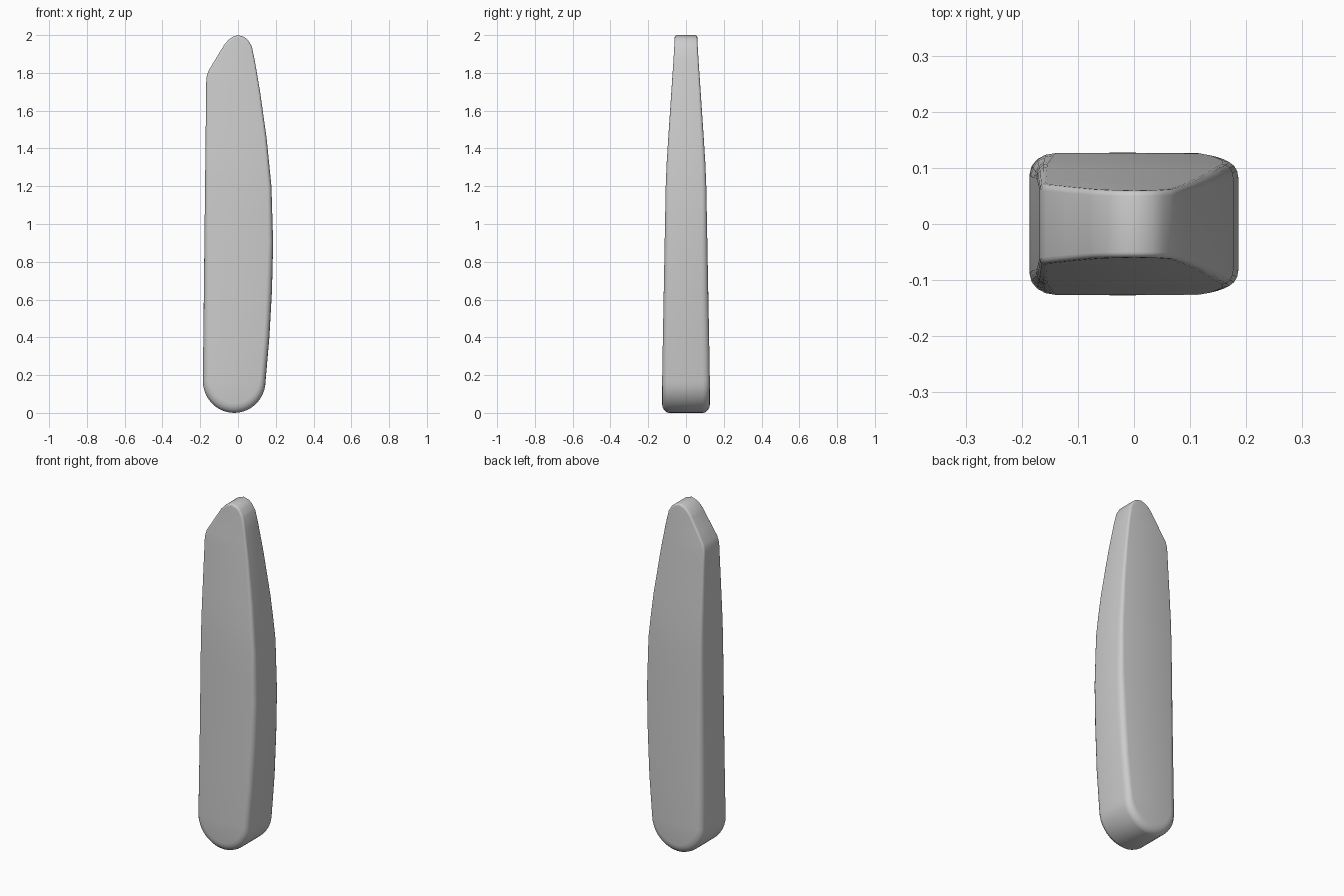
import bpy
import bmesh
from math import sin, cos, pi, radians
from mathutils import Vector

if "Cube" in bpy.data.objects:
    bpy.data.objects.remove(bpy.data.objects["Cube"], do_unlink=True)

# Edge profiles as (height, value)
RIGHT_EDGE = [(0.17, -0.186), (1.76, -0.168), (1.785, -0.165), (1.81, -0.157),
              (1.95, -0.072), (1.975, -0.05), (1.99, -0.03), (2.0, 0.0)]
LEFT_EDGE = [(0.17, 0.146), (0.4, 0.166), (0.65, 0.18), (0.9, 0.186), (1.2, 0.177),
             (1.45, 0.152), (1.7, 0.117), (1.87, 0.088), (1.94, 0.073),
             (1.975, 0.052), (1.99, 0.033), (2.0, 0.0)]
HALF_DEPTH = [(0.0, 0.127), (0.2, 0.126), (1.22, 0.107), (1.35, 0.101), (1.92, 0.063), (2.0, 0.06)]
ROUND_DEPTH = [(0.0, 0.038), (0.2, 0.037), (0.6, 0.036), (1.2, 0.025), (1.8, 0.012), (2.0, 0.01)]
ROUND_LEFT = [(0.0, 0.05), (0.2, 0.028), (0.7, 0.032), (1.2, 0.02), (1.8, 0.012), (2.0, 0.012)]
ROUND_RIGHT = [(0.0, 0.05), (0.2, 0.045), (1.2, 0.02), (1.8, 0.01), (2.0, 0.012)]


def lookup(profile, z):
    for (z0, a), (z1, b) in zip(profile, profile[1:]):
        if z <= z1:
            return a + (b - a) * max(0, z - z0) / (z1 - z0)
    return profile[-1][1]


# Outline: matching left and right points, joined at the bottom and the tip
left, right = [], []
for i in range(1, 10):
    t = i / 10 * pi / 2
    z = 0.17 * (1 - cos(t))
    left.append(Vector((-0.02 + 0.166 * sin(t), z)))
    right.append(Vector((-0.02 - 0.166 * sin(t), z)))
heights = sorted({z for z, _ in RIGHT_EDGE + LEFT_EDGE if z < 2} | {1.05, 1.33, 1.58})
for z in heights:
    left.append(Vector((lookup(LEFT_EDGE, z), z)))
    right.append(Vector((lookup(RIGHT_EDGE, z), z)))
n = len(left)
outline = [Vector((-0.02, 0))] + left + [Vector((0, 2))] + right[::-1]
count = len(outline)


def ring(bm, side, t):
    """One loop of the rounded rim, from the flat edge (t=0) to the face (t=1)."""
    verts = []
    for i, p in enumerate(outline):
        d = (outline[(i + 1) % count] - outline[i - 1]).normalized()
        inward = Vector((-d.y, d.x))
        inset = lookup(ROUND_LEFT if 0 < i <= n else ROUND_RIGHT, p.y)
        q = p + inward * inset * (1 - cos(t * pi / 2))
        y = lookup(HALF_DEPTH, p.y) - lookup(ROUND_DEPTH, p.y) * (1 - sin(t * pi / 2))
        verts.append(bm.verts.new((q.x, side * y, q.y)))
    return verts


# Body: rounded rim loops, then strips across the front and back
bm = bmesh.new()
steps = [0, 0.25, 0.5, 0.75, 1]
loops = [ring(bm, -1, t) for t in reversed(steps)] + [ring(bm, 1, t) for t in steps]
for a, b in zip(loops, loops[1:]):
    for i in range(count):
        j = (i + 1) % count
        bm.faces.new((a[i], a[j], b[j], b[i]))
for face_loop in (loops[0], loops[-1]):
    for i in range(n + 1):
        strip = [face_loop[i], face_loop[i + 1], face_loop[-i - 1], face_loop[-i]]
        bm.faces.new(list(dict.fromkeys(strip)))
bmesh.ops.recalc_face_normals(bm, faces=bm.faces)

mesh = bpy.data.meshes.new("blade_body")
bm.to_mesh(mesh)
bm.free()
body = bpy.data.objects.new("blade_body", mesh)
bpy.context.collection.objects.link(body)

# Plain grey finish
grey = bpy.data.materials.new("light_grey")
grey.use_nodes = True
colour = (0.6, 0.6, 0.6, 1)
grey.diffuse_color = colour
grey.node_tree.nodes["Principled BSDF"].inputs["Base Color"].default_value = colour
mesh.materials.append(grey)

bpy.ops.object.select_all(action="DESELECT")
body.select_set(True)
bpy.context.view_layer.objects.active = body
bpy.ops.object.shade_smooth_by_angle(angle=radians(35))
